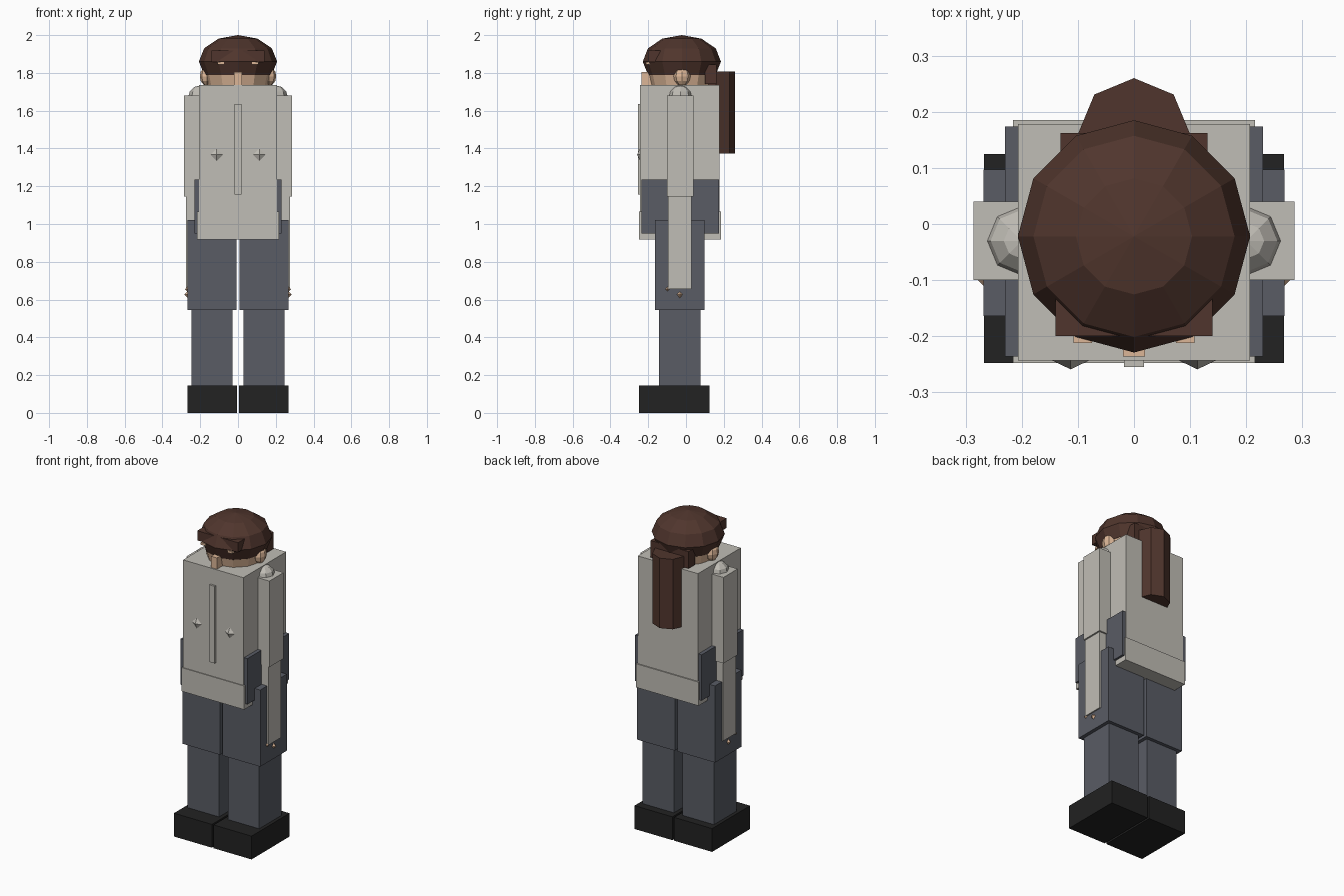
import bpy, bmesh, math
from mathutils import Matrix

if "Cube" in bpy.data.objects:
    bpy.data.objects.remove(bpy.data.objects["Cube"])


def material(name, rgb):
    m = bpy.data.materials.new(name)
    m.diffuse_color = (*rgb, 1)
    m.use_nodes = True
    m.node_tree.nodes["Principled BSDF"].inputs["Base Color"].default_value = m.diffuse_color
    return m


SHIRT = material("warm_grey_cloth", (0.53, 0.51, 0.465))
TROUSER = material("slate_cloth", (0.1, 0.107, 0.13))
SHOE = material("black_leather", (0.016, 0.016, 0.016))
HAIR = material("brown_hair", (0.08, 0.036, 0.026))
SKIN = material("skin", (0.72, 0.47, 0.31))


def finish(name, bm, mat):
    me = bpy.data.meshes.new(name)
    bm.to_mesh(me)
    bm.free()
    me.materials.append(mat)
    ob = bpy.data.objects.new(name, me)
    bpy.context.collection.objects.link(ob)
    return ob


def box(name, x, y, z, mat):
    """Box from (min, max) ranges on each axis."""
    bm = bmesh.new()
    size = [b - a for a, b in (x, y, z)]
    mid = [(a + b) / 2 for a, b in (x, y, z)]
    bmesh.ops.create_cube(bm, size=1, matrix=Matrix.Translation(mid) @ Matrix.Diagonal((*size, 1)))
    return finish(name, bm, mat)


def ball(name, loc, radii, seg, rings, mat):
    """Faceted ellipsoid with poles on z."""
    bm = bmesh.new()
    bmesh.ops.create_uvsphere(bm, u_segments=seg, v_segments=rings, radius=1,
                              matrix=Matrix.Translation(loc) @ Matrix.Diagonal((*radii, 1)))
    return finish(name, bm, mat)


def prism(name, loc, r1, r2, depth, seg, mat):
    bm = bmesh.new()
    bmesh.ops.create_cone(bm, cap_ends=True, segments=seg, radius1=r1, radius2=r2,
                          depth=depth, matrix=Matrix.Translation(loc))
    return finish(name, bm, mat)


# Torso, shirt hem, placket and hips
box("torso", (-0.207, 0.207), (-0.243, 0.178), (0.93, 1.735), SHIRT)
box("shirt_hem", (-0.216, 0.216), (-0.248, 0.185), (0.918, 1.065), SHIRT)
box("placket", (-0.018, 0.018), (-0.255, -0.23), (1.155, 1.635), SHIRT)
box("hips", (-0.23, 0.23), (-0.236, 0.174), (0.95, 1.235), TROUSER)

# Mirrored limbs and details
for side, s in (("left", -1), ("right", 1)):
    def span(a, b):
        return tuple(sorted((s * a, s * b)))

    box(side + "_shoe", span(0.006, 0.267), (-0.248, 0.125), (0, 0.145), SHOE)
    box(side + "_shin", span(0.03, 0.246), (-0.143, 0.076), (0.14, 0.55), TROUSER)
    box(side + "_thigh", span(0.009, 0.268), (-0.164, 0.097), (0.545, 1.022), TROUSER)
    box(side + "_upper_arm", span(0.15, 0.286), (-0.1, 0.04), (1.145, 1.68), SHIRT)
    box(side + "_forearm", span(0.16, 0.276), (-0.096, 0.03), (0.655, 1.15), SHIRT)
    ball(side + "_shoulder", (s * 0.2, -0.03, 1.67), (0.064, 0.064, 0.064), 8, 6, SHIRT)
    ball(side + "_hand", (s * 0.25, -0.033, 0.626), (0.034, 0.034, 0.036), 4, 2, SKIN)
    ball(side + "_thumb", (s * 0.262, -0.098, 0.655), (0.018, 0.018, 0.018), 4, 2, SKIN)
    ball(side + "_chest_stud", (s * 0.113, -0.235, 1.367), (0.05, 0.024, 0.05), 4, 2, SHIRT)
    ball(side + "_ear", (s * 0.165, -0.021, 1.782), (0.037, 0.045, 0.05), 8, 6, SKIN)
    # Skin showing under the fringe
    box(side + "_brow_skin", span(0.075, 0.108), (-0.212, -0.175), (1.844, 1.858), SKIN)

# Head and nose
prism("head", (0, -0.022, 1.765), 0.16, 0.182, 0.09, 12, SKIN)
box("nose", (-0.02, 0.02), (-0.236, -0.15), (1.735, 1.805), SKIN)

# Hair cap: faceted ellipsoid trimmed under its lower ring
cap = ball("hair_cap", (0, -0.022, 1.86), (0.207, 0.207, 0.14), 12, 6, HAIR)
bm = bmesh.new()
bm.from_mesh(cap.data)
bmesh.ops.bisect_plane(bm, geom=bm.verts[:] + bm.edges[:] + bm.faces[:],
                       plane_co=(0, 0, 1.783), plane_no=(0, 0, 1), clear_inner=True)
bmesh.ops.holes_fill(bm, edges=[e for e in bm.edges if e.is_boundary])
bm.to_mesh(cap.data)
bm.free()

# Fringe, nape hair and ponytail
box("fringe", (-0.14, 0.14), (-0.2, -0.12), (1.858, 1.918), HAIR)
box("nape_hair", (-0.131, 0.131), (0.1, 0.162), (1.74, 1.845), HAIR)
prism("ponytail", (0, 0.16, 1.59), 0.1, 0.1, 0.435, 8, HAIR)
